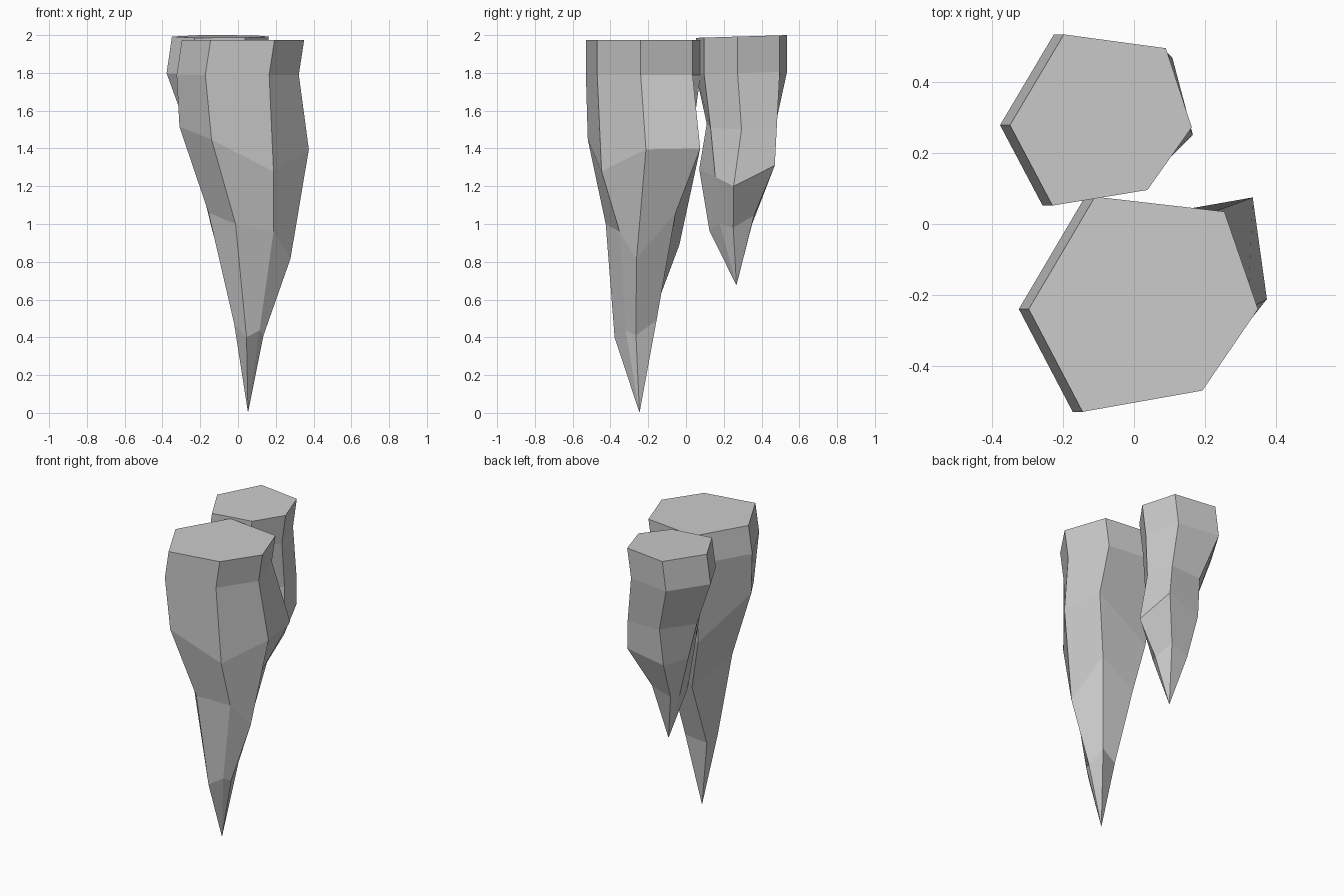
import bpy, bmesh


def spike(name, rings, tip):
    """Loft irregular six-sided rings downward into a point."""
    bm = bmesh.new()
    loops = [[bm.verts.new(p) for p in ring] for ring in rings]
    point = bm.verts.new(tip)
    bm.faces.new(loops[0])
    for upper, lower in zip(loops, loops[1:]):
        for i in range(6):
            j = (i + 1) % 6
            bm.faces.new((upper[i], lower[i], lower[j], upper[j]))
    for i in range(6):
        bm.faces.new((loops[-1][i], point, loops[-1][(i + 1) % 6]))
    bmesh.ops.recalc_face_normals(bm, faces=bm.faces)
    mesh = bpy.data.meshes.new(name)
    bm.to_mesh(mesh)
    bm.free()
    obj = bpy.data.objects.new(name, mesh)
    bpy.context.collection.objects.link(obj)


def collar(outline, top, bottom, slope=0.0, shift=-0.028):
    """Straight upper band: cap outline plus its copy shifted sideways."""
    return [[(x + dx, y, z + slope * y) for x, y in outline]
            for dx, z in ((0, top), (shift, bottom))]


# Large hanging spike
large_top = [(-.297, -.24), (-.145, -.53), (.193, -.47),
             (.35, -.24), (.255, .035), (-.11, .077)]
large_rings = collar(large_top, 1.973, 1.79) + [
    [(-.31, -.25, 1.515), (-.14, -.52, 1.447), (.188, -.447, 1.278),
     (.375, -.212, 1.395), (.335, .075, 1.4), (-.09, .0, 1.22)],
    [(-.156, -.27, 1.06), (-.013, -.425, 1.0), (.188, -.352, .96),
     (.278, -.262, .817), (.2, -.055, 1.06), (-.02, -.035, .89)],
    [(-.02, -.31, .47), (.045, -.378, .4), (.114, -.32, .437),
     (.135, -.265, .41), (.115, -.156, .49), (-.015, -.2, .45)],
]
spike("large_spike", large_rings, (.053, -.246, 0))

# Small hanging spike
small_top = [(-.35, .279), (-.23, .052), (.038, .096),
             (.163, .273), (.09, .496), (-.198, .535)]
small_rings = collar(small_top, 1.984, 1.79, slope=.03) + [
    [(-.27, .27, 1.5), (-.19, .11, 1.53), (.02, .13, 1.51),
     (.14, .294, 1.5), (.098, .48, 1.5), (-.13, .468, 1.5)],
    [(-.205, .27, 1.25), (-.125, .07, 1.29), (.07, .155, 1.25),
     (.166, .252, 1.2), (.108, .47, 1.31), (-.14, .44, 1.25)],
    [(-.14, .27, .98), (-.1, .124, .965), (0, .18, 1.0),
     (.04, .25, .98), (.0, .36, 1.045), (-.13, .35, 1.0)],
]
spike("small_spike", small_rings, (-.057, .267, .675))
